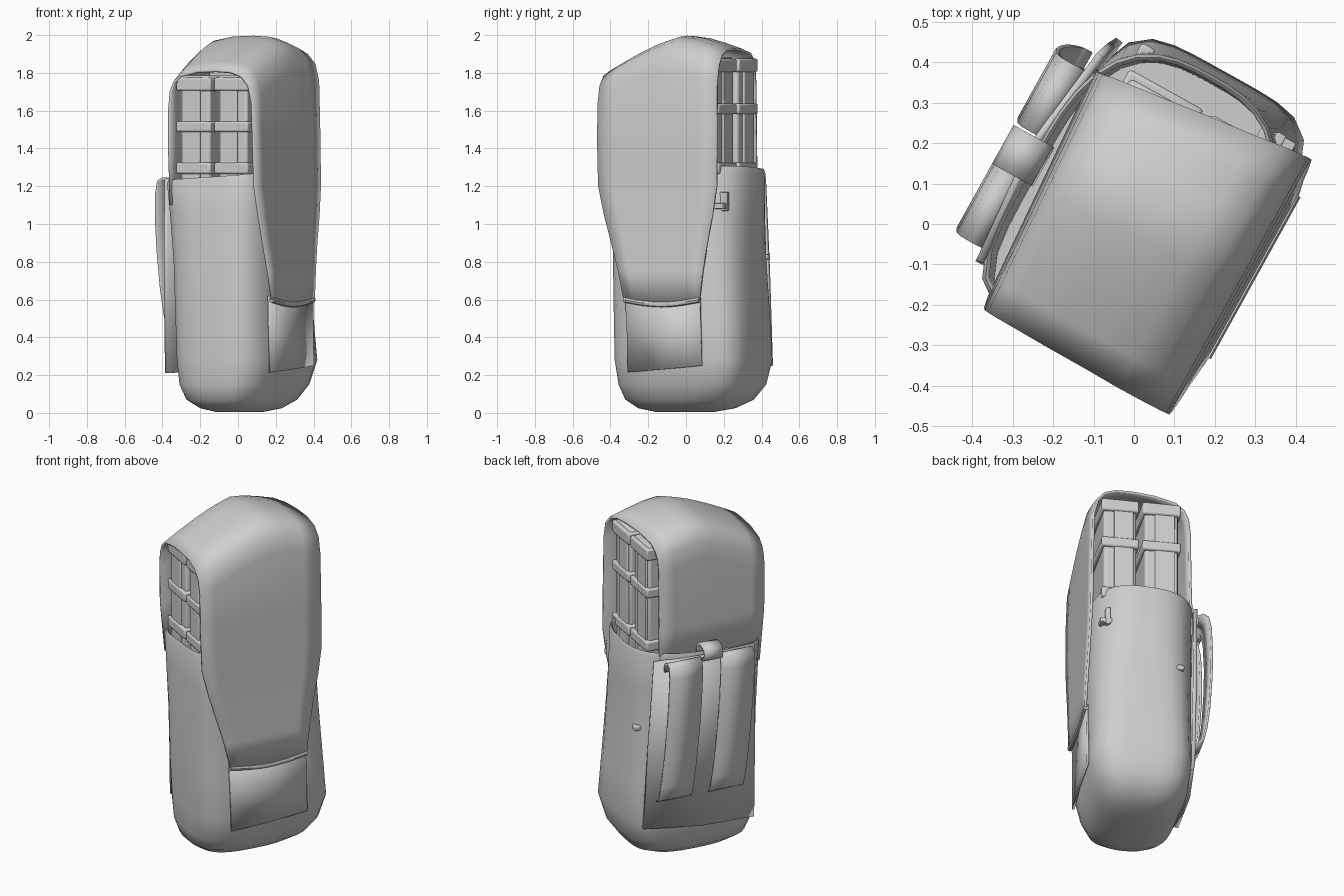
import bpy, bmesh, math
from mathutils import Vector

if "Cube" in bpy.data.objects:
    bpy.data.objects.remove(bpy.data.objects["Cube"])

grey = bpy.data.materials.new("plain grey")
grey.diffuse_color = (0.62, 0.62, 0.62, 1)
grey.use_nodes = True
grey.node_tree.nodes["Principled BSDF"].inputs["Base Color"].default_value = grey.diffuse_color


def P(u, v, z):
    """Pouch axes (u = width, v = toward flap front) turned into the scene."""
    return Vector((0.485 * u + 0.875 * v, 0.875 * u - 0.485 * v, z))


def finish(name, bm, angle=40, thick=0, bevel=0):
    bmesh.ops.recalc_face_normals(bm, faces=bm.faces)
    me = bpy.data.meshes.new(name)
    bm.to_mesh(me)
    bm.free()
    ob = bpy.data.objects.new(name, me)
    bpy.context.collection.objects.link(ob)
    me.materials.append(grey)
    if thick:
        m = ob.modifiers.new("thickness", 'SOLIDIFY')
        m.thickness, m.offset = thick, 0
    if bevel:
        m = ob.modifiers.new("bevel", 'BEVEL')
        m.width, m.segments = bevel, 2
    bpy.ops.object.select_all(action='DESELECT')
    ob.select_set(True)
    bpy.context.view_layer.objects.active = ob
    bpy.ops.object.shade_smooth_by_angle(angle=math.radians(angle))
    return ob


def grid(name, rows, closed=False, caps=False, **kw):
    """Skin rows of points; optionally wrap each row and cap the ends."""
    bm = bmesh.new()
    vs = [[bm.verts.new(p) for p in r] for r in rows]
    n = len(rows[0])
    for a, b in zip(vs, vs[1:]):
        for i in range(n if closed else n - 1):
            j = (i + 1) % n
            bm.faces.new((a[i], a[j], b[j], b[i]))
    if caps:
        bm.faces.new(vs[0])
        bm.faces.new(vs[-1])
    return finish(name, bm, **kw)


def box(name, u0, u1, v0, v1, z0, z1, bevel=0.008):
    rows = [[P(u0, v0, z), P(u1, v0, z), P(u1, v1, z), P(u0, v1, z)] for z in (z0, z1)]
    return grid(name, rows, closed=True, caps=True, bevel=bevel)


def ring(z, u0, u1, v0, v1, p_neg, p_pos, tilt=0, n=40):
    """Rounded-rectangle section with its own squareness at each end."""
    pts = []
    for i in range(n):
        a = 2 * math.pi * i / n
        c, s = math.cos(a), math.sin(a)
        p = p_neg if c < 0 else p_pos
        k = (abs(c) ** p + abs(s) ** p) ** (-1 / p)
        u = (u0 + u1) / 2 + (u1 - u0) / 2 * c * k
        v = (v0 + v1) / 2 + (v1 - v0) / 2 * s * k
        pts.append(P(u, v, z + tilt * (0.07 * u + 0.06 * v)))
    return pts


# Soft pouch body with a rolled, hollow rim
grid("pouch_body", [
    ring(0.005, -.16, .16, -.09, .11, 2.5, 2.5),
    ring(0.025, -.25, .27, -.16, .18, 2.8, 3),
    ring(0.07, -.31, .355, -.22, .235, 3.2, 3.5),
    ring(0.15, -.335, .41, -.255, .275, 3.4, 4.2),
    ring(0.28, -.343, .438, -.268, .305, 3.6, 4.8),
    ring(0.50, -.353, .43, -.27, .295, 3.6, 4.2),
    ring(0.80, -.355, .415, -.278, .298, 3.7, 3.5),
    ring(1.05, -.352, .413, -.287, .29, 4.5, 3),
    ring(1.25, -.350, .415, -.30, .28, 5, 2.8, 1),
    ring(1.272, -.343, .408, -.293, .273, 5, 2.8, 1),
    ring(1.265, -.335, .40, -.285, .265, 5, 2.8, 1),
    ring(1.0, -.335, .395, -.27, .265, 5, 3),
], closed=True, caps=True, angle=60)

# Hood and flap: one sheet running up the back, over the top, down the front
crown = [(0, 1.81), (.12, 1.855), (.25, 1.90), (.4, 1.946), (.5, 1.97), (.6, 1.99),
         (.72, 1.98), (.86, 1.955), (1, 1.925)]
# (u start, u end, v, drop below the crown) then fixed heights
over = [(-.365, .285, -.25, .20), (-.365, .285, -.24, .11), (-.365, .29, -.215, .06),
        (-.365, .295, -.17, .026), (-.367, .31, -.05, .004), (-.368, .325, .07, .0),
        (-.37, .335, .16, .006), (-.37, .345, .225, .03), (-.37, .35, .268, .08),
        (-.37, .35, .29, .17)]
down = [(-.37, .352, .297, 1.45), (-.362, .352, .30, 1.2), (-.325, .33, .304, 1.05),
        (-.28, .30, .307, .9), (-.235, .275, .312, .75), (-.2, .257, .316, .6)]


def skew(v, t):
    """Back of the hood is shallower at its -u end."""
    return v + max(0, -v) * .15 * (1 - t)


rows = [[P(-.33 + .62 * t, skew(-.262, t), 1.1) for t, _ in crown],
        [P(-.36 + .645 * t, skew(-.255, t), 1.4) for t, _ in crown]]
rows += [[P(a + (b - a) * t, skew(v, t), top - d) for t, top in crown] for a, b, v, d in over]
rows += [[P(a + (b - a) * t, v, z - (.025 * math.sin(math.pi * t) if z < .7 else 0))
          for t, _ in crown] for a, b, v, z in down]
grid("hood_and_flap", rows, thick=0.014, angle=50)

# Rolled hem along the lower flap edge
hem = []
for t, _ in crown:
    zc = .6 - .025 * math.sin(math.pi * t)
    hem.append([P(-.2 + .457 * t, .314 + .014 * math.cos(k * math.pi / 4),
                  zc + .016 * math.sin(k * math.pi / 4)) for k in range(8)])
grid("flap_hem", hem, closed=True, caps=True)

# Fastening patch under the flap
grid("front_patch", [[P(-.2, .297, .62), P(.03, .308, .62), P(.255, .308, .62)],
                     [P(-.19, .296, .42), P(.03, .306, .42), P(.26, .306, .42)],
                     [P(-.185, .298, .215), P(.03, .309, .23), P(.265, .305, .25)]],
     thick=0.014)

# Two columns of banded magazines, shown at both open ends
for v0, v1 in ((-.195, .015), (.035, .24)):
    for side, top, mid in ((-1, 1.785, 1.515), (1, 1.885, 1.61)):
        def span(a, b):
            return sorted((side * a, side * b))
        ua, ub = span(.01, .312)
        box("magazine", ua, ub, v0 + .012, v1 - .014, 1.02, top, 0.014)
        # raised spine on the end face
        ua, ub = span(.30, .322)
        box("magazine_spine", ua, ub, v0 + .03, v1 - .07, 1.02, top - .015, 0.006)
        # straps around the magazine
        ua, ub = span(.005, .33)
        for z, h in ((1.295, .03), (mid, .028), (top - .045, .035)):
            box("magazine_band", ua, ub, v0, v1, z - h, z + h, 0.01)

# Back panel, wider toward the bottom
grid("back_panel", [[P(-.265, -.288, 1.24), P(.05, -.312, 1.24), P(.325, -.275, 1.24)],
                    [P(-.27, -.288, .75), P(.05, -.302, .75), P(.355, -.265, .75)],
                    [P(-.265, -.285, .21), P(.05, -.288, .22), P(.38, -.252, .25)]],
     thick=0.02)

# Two bowed straps folded over the top of the panel, drifting sideways below
bow = [(-.295, 1.18), (-.30, 1.225), (-.33, 1.24), (-.355, 1.225), (-.368, 1.16),
       (-.373, 1.0), (-.369, .85), (-.355, .65), (-.338, .52), (-.32, .435), (-.298, .42)]
for u0, u1 in ((-.235, -.035), (.075, .272)):
    grid("back_strap", [[P(u0 + .06 * (1.24 - z), v, z), P(u1 + .06 * (1.24 - z), v, z)]
                        for v, z in bow], thick=0.012)

# Short loop over the rim between the straps
loop = [(-.27, 1.20), (-.275, 1.275), (-.295, 1.305), (-.33, 1.31), (-.36, 1.295),
        (-.372, 1.265), (-.36, 1.235), (-.32, 1.225)]
grid("rim_loop", [[P(-.04, v, z), P(.07, v, z)] for v, z in loop], thick=0.014)

# Small webbing cross and stitched nub on the pouch end
box("webbing_bar", .31, .368, .16, .255, 1.08, 1.11, 0.004)
box("webbing_tab", .31, .372, .20, .225, 1.07, 1.17, 0.004)
box("end_nub", .36, .402, -.20, -.16, .81, .84, 0.008)
